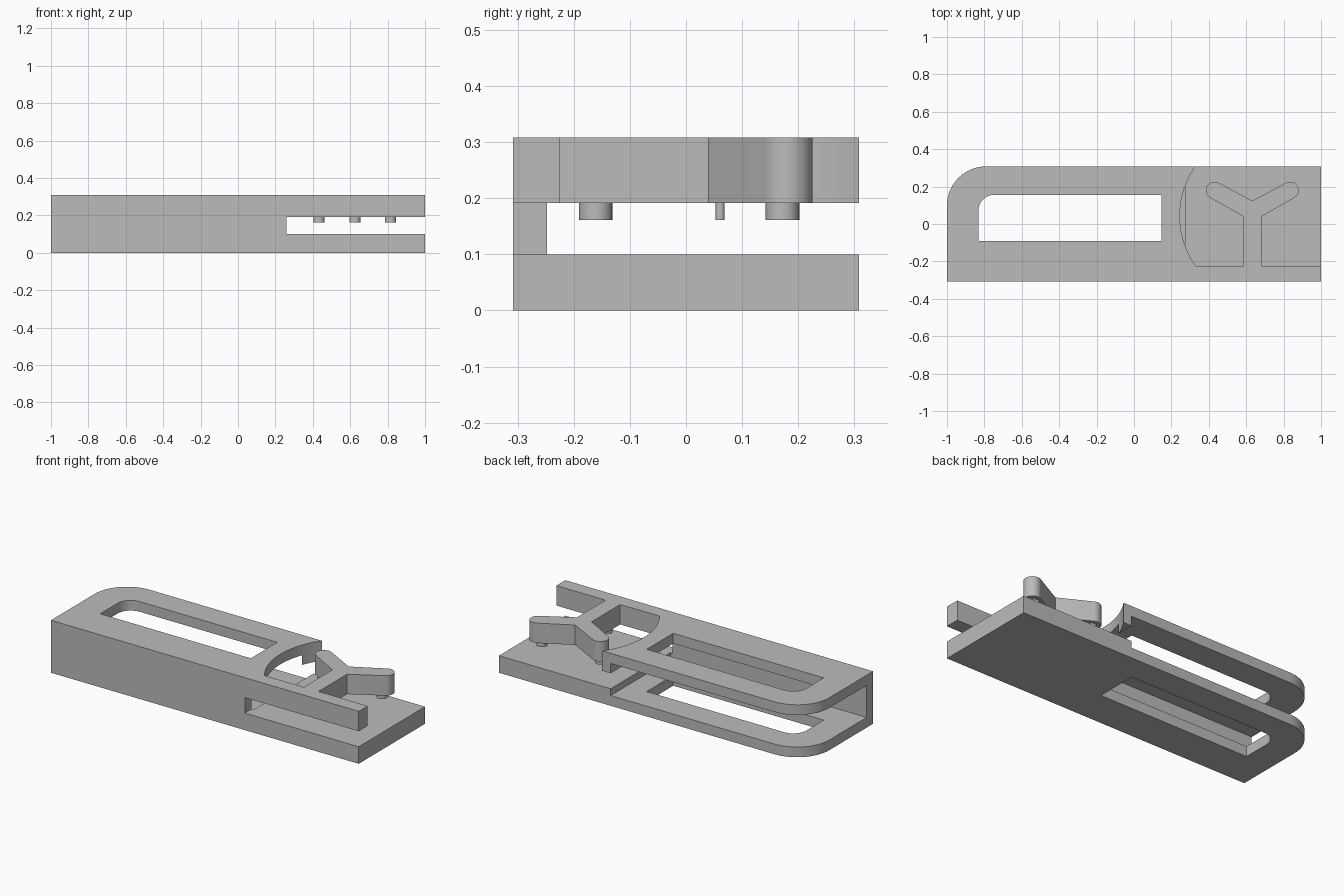
import bpy, bmesh
from math import sin, cos, radians, atan2, degrees
from mathutils import Vector

if "Cube" in bpy.data.objects:
    bpy.data.objects.remove(bpy.data.objects["Cube"])

grey = bpy.data.materials.new("plain grey")
grey.use_nodes = True
GREY = (0.5, 0.5, 0.5, 1)
grey.diffuse_color = GREY
grey.node_tree.nodes["Principled BSDF"].inputs["Base Color"].default_value = GREY

HEIGHT = 0.308
SKIN = 0.06           # plate thickness at the thin end
GAP = (0.1, 0.191)    # opening at the thick end
HALF_Y = 0.308


def arc(cx, cy, r, start, end, steps=16):
    """Points on a circular arc, angles in degrees."""
    angles = [radians(start + (end - start) * i / steps) for i in range(steps + 1)]
    return [(cx + r * cos(a), cy + r * sin(a)) for a in angles]


def prism(name, outline, z0, z1):
    """Extrude a flat outline between two heights."""
    bm = bmesh.new()
    face = bm.faces.new([bm.verts.new((x, y, z0)) for x, y in outline])
    ext = bmesh.ops.extrude_face_region(bm, geom=[face])
    top = [v for v in ext["geom"] if isinstance(v, bmesh.types.BMVert)]
    bmesh.ops.translate(bm, verts=top, vec=(0, 0, z1 - z0))
    bmesh.ops.recalc_face_normals(bm, faces=bm.faces)
    mesh = bpy.data.meshes.new(name)
    bm.to_mesh(mesh)
    bm.free()
    mesh.materials.append(grey)
    obj = bpy.data.objects.new(name, mesh)
    bpy.context.collection.objects.link(obj)
    return obj


def rect(x0, y0, x1, y1):
    return [(x0, y0), (x1, y0), (x1, y1), (x0, y1)]


def activate(obj):
    bpy.ops.object.select_all(action="DESELECT")
    obj.select_set(True)
    bpy.context.view_layer.objects.active = obj


def cut(obj, cutter):
    cutter.hide_render = True
    mod = obj.modifiers.new("cut", "BOOLEAN")
    mod.operation = "DIFFERENCE"
    mod.solver = "EXACT"
    mod.object = cutter
    activate(obj)
    bpy.ops.object.modifier_apply(modifier=mod.name)
    bpy.data.objects.remove(cutter)


# Main block with one rounded corner
outline = [(-1, -HALF_Y), (1, -HALF_Y), (1, HALF_Y)]
outline += arc(-0.79, HALF_Y - 0.21, 0.21, 90, 180)
body = prism("clip_body", outline, 0, HEIGHT)

# Channel that leaves a thin front wall and two thin plates
cut(body, prism("channel_cutter", rect(-1.2, -0.248, 0.274, 0.6), SKIN, HEIGHT - SKIN))
# Open gap at the thick end
cut(body, prism("gap_cutter", rect(0.26, -0.6, 1.2, 0.6), *GAP))
# Long window through both plates
window = [(-0.832, -0.09), (0.146, -0.09), (0.146, 0.156)]
window += arc(-0.747, 0.071, 0.085, 90, 180)
cut(body, prism("window_cutter", window, -0.2, 0.6))

# Upper cutaway: curved edge on one side, leaving the rail and forked arm
MID = 0.633           # centre line of the fork
RAIL = -0.225         # back edge of the rail
TIP_X, TIP_Y, TIP_R = 0.202, 0.18, 0.046
hub = Vector((MID, 0.072))
tip = Vector((MID + TIP_X, TIP_Y))
lean = degrees(atan2(tip.y - hub.y, tip.x - hub.x))
right_half = [(MID + 0.048, RAIL), (MID + 0.048, 0.04)]
right_half += arc(tip.x, tip.y, TIP_R, lean - 90, lean + 90)
left_half = [(2 * MID - x, y) for x, y in reversed(right_half)]
fork = right_half + [(MID, 0.124)] + left_half
edge_angle = 35.6
curve = arc(0.707, 0.043, 0.462, 180 + edge_angle, 180 - edge_angle, 24)
cutaway = fork + curve + [(curve[-1][0], 0.6), (1.2, 0.6), (1.2, RAIL)]
cut(body, prism("cutaway_cutter", cutaway, 0.15, 0.6))

activate(body)
bpy.ops.object.shade_smooth_by_angle(angle=radians(25))

# Pegs hanging under the fork
pegs = {
    "left_peg": (0.816, 0.172, 0.03),
    "right_peg": (0.433, 0.172, 0.03),
    "stem_peg": (0.626, -0.161, 0.03),
    "center_pin": (0.626, 0.061, 0.008),
}
for name, (x, y, r) in pegs.items():
    peg = prism(name, arc(x, y, r, 0, 345, 23), 0.161, GAP[1] + 0.002)
    activate(peg)
    bpy.ops.object.shade_smooth_by_angle(angle=radians(25))
